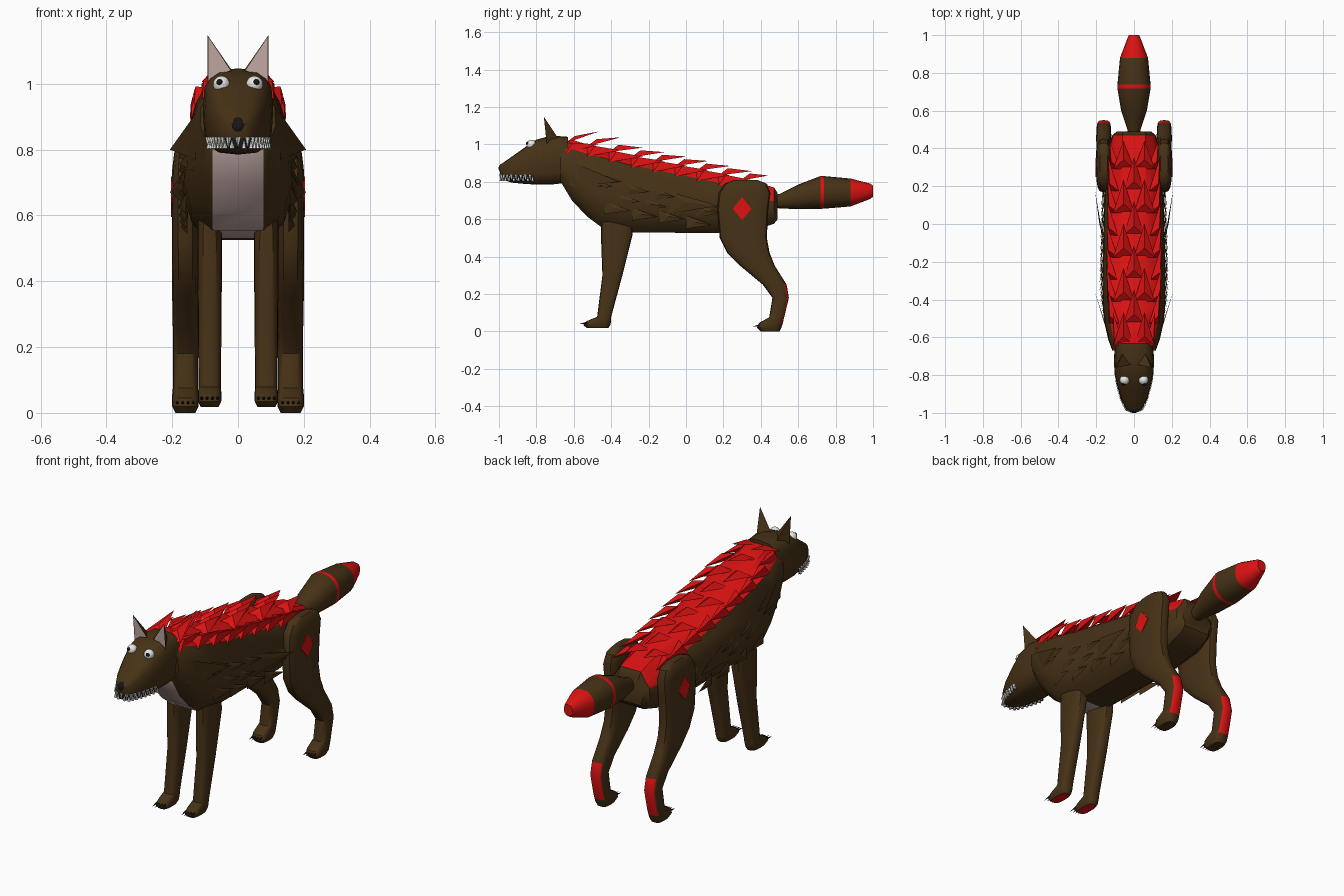
import bpy, bmesh, math, random
from mathutils import Vector

if "Cube" in bpy.data.objects:
    bpy.data.objects.remove(bpy.data.objects["Cube"])

random.seed(4)


def mat(name, rgb):
    m = bpy.data.materials.new(name)
    m.diffuse_color = (*rgb, 1)
    m.use_nodes = True
    m.node_tree.nodes["Principled BSDF"].inputs["Base Color"].default_value = m.diffuse_color
    return m


BROWN = mat("brown fur", (0.062, 0.031, 0.008))
RED = mat("red fur", (0.72, 0.006, 0.006))
PALE = mat("pale pink", (0.58, 0.43, 0.41))
WHITE = mat("white", (0.8, 0.8, 0.78))
BLACK = mat("black", (0.008, 0.008, 0.008))


def finish(name, bm, mats, smooth=35):
    bmesh.ops.recalc_face_normals(bm, faces=bm.faces)
    me = bpy.data.meshes.new(name)
    bm.to_mesh(me)
    bm.free()
    for m in mats:
        me.materials.append(m)
    ob = bpy.data.objects.new(name, me)
    bpy.context.collection.objects.link(ob)
    if smooth:
        bpy.ops.object.select_all(action='DESELECT')
        ob.select_set(True)
        bpy.context.view_layer.objects.active = ob
        bpy.ops.object.shade_smooth_by_angle(angle=math.radians(smooth))
    return ob


def loft(name, rings, mats, rule=None, smooth=35):
    """Skin a list of closed rings and cap both ends."""
    bm = bmesh.new()
    vs = [[bm.verts.new(p) for p in r] for r in rings]
    n = len(rings[0])
    for a, b in zip(vs, vs[1:]):
        for i in range(n):
            j = (i + 1) % n
            bm.faces.new((a[i], a[j], b[j], b[i]))
    bm.faces.new(vs[0])
    bm.faces.new(vs[-1])
    bmesh.ops.recalc_face_normals(bm, faces=bm.faces)
    if rule:
        for f in bm.faces:
            f.material_index = rule(f.calc_center_median(), f.normal)
    return finish(name, bm, mats, smooth)


def oval(rx, ry, power=3.0, n=16):
    pts = []
    for i in range(n):
        c, s = math.cos(math.tau * i / n), math.sin(math.tau * i / n)
        pts.append((math.copysign(abs(c) ** (2 / power), c) * rx,
                    math.copysign(abs(s) ** (2 / power), s) * ry))
    return pts


def ring_y(y, z0, z1, hw, power):
    return [(u, y, (z0 + z1) / 2 + v) for u, v in oval(hw, (z1 - z0) / 2, power)]


def ring_z(x, z, y0, y1, hw):
    return [(x + u, (y0 + y1) / 2 + v, z) for u, v in oval(hw, (y1 - y0) / 2)]


def lerp(table, y, k):
    if y <= table[0][0]:
        return table[0][k]
    for a, b in zip(table, table[1:]):
        if y <= b[0]:
            t = (y - a[0]) / (b[0] - a[0])
            return a[k] + (b[k] - a[k]) * t
    return table[-1][k]


def tuft(bm, a, b, crest, tip):
    v = [bm.verts.new(p) for p in (a, b, crest, tip)]
    for i, j, k in ((0, 1, 2), (0, 2, 3), (1, 3, 2), (0, 3, 1)):
        bm.faces.new((v[i], v[j], v[k]))


def spike(bm, base, tip, r, n=5):
    base, tip = Vector(base), Vector(tip)
    q = (tip - base).to_track_quat('Z', 'Y')
    ring = [bm.verts.new(base + q @ Vector((r * math.cos(math.tau * i / n), r * math.sin(math.tau * i / n), 0)))
            for i in range(n)]
    t = bm.verts.new(tip)
    bm.faces.new(ring)
    for i in range(n):
        bm.faces.new((ring[i], ring[(i + 1) % n], t))


def ball(name, loc, r, m):
    bm = bmesh.new()
    bmesh.ops.create_uvsphere(bm, u_segments=16, v_segments=10, radius=r)
    bmesh.ops.translate(bm, verts=bm.verts, vec=loc)
    return finish(name, bm, [m])


# Body: y, top, bottom, half width
BODY = [(-0.67, 1.01, 0.80, 0.115), (-0.61, 1.025, 0.70, 0.137), (-0.53, 1.0, 0.615, 0.155),
        (-0.45, 0.98, 0.555, 0.165), (-0.32, 0.945, 0.53, 0.168), (0.15, 0.85, 0.525, 0.158),
        (0.36, 0.80, 0.54, 0.14), (0.47, 0.77, 0.575, 0.115), (0.49, 0.74, 0.60, 0.09)]
rings = []
for y, t, b, w in BODY:
    h = t - b
    half = [(0.06, t), (w * 0.8, t - 0.05), (w * 0.97, b + h * 0.62), (w, b + h * 0.35),
            (w * 0.85, b + h * 0.13), (0.078, b)]
    rings.append([(x, y, z) for x, z in half] + [(-x, y, z) for x, z in reversed(half)])


def body_colour(c, n):
    if n.z > 0.45 and -0.66 < c.y < 0.48:
        return 1
    return 2 if c.y < -0.37 and c.y > -0.66 and abs(c.x) < 0.02 and n.z < 0 else 0


loft("body", rings, [BROWN, RED, PALE], body_colour)

# Red mane tufts, in overlapping staggered rows down the back
bm = bmesh.new()
for i in range(9):
    y = -0.645 + i * 0.117
    z, ln = lerp(BODY, y, 1), 0.18 if i < 8 else 0.15
    rise = 0.085 if i < 2 else 0.055
    zt = lerp(BODY, y + ln, 1)
    w = lerp(BODY, y, 3) * 0.8
    for x in ((0,) if i % 2 else (-0.055, 0.055)):
        tuft(bm, (x - 0.055, y, z - 0.01), (x + 0.055, y, z - 0.01),
             (x, y + 0.05, z + 0.028), (x, y + ln, zt + rise))
    for s in (-1, 1):
        tuft(bm, (s * (w - 0.045), y, z - 0.01), (s * (w + 0.01), y, z - 0.065),
             (s * (w + 0.005), y + 0.04, z - 0.008), (s * (w + 0.012), y + ln, zt - 0.01 + rise * 0.3))
finish("mane_tufts", bm, [RED], 0)

# Brown tufts along the flanks
bm = bmesh.new()
for s in (-1, 1):
    for y, z, h, ln, out in ((-0.62, 0.84, 0.07, 0.26, 0.05), (-0.1, 0.69, 0.06, 0.28, 0.05)):
        x = lerp(BODY, y, 3) - 0.005
        tuft(bm, (s * x, y, z + h), (s * x, y, z - h), (s * (x + 0.025), y + 0.1, z),
             (s * 0.207, y + ln, z - 0.04 if y < -0.5 else z - 0.02))
    for row in range(3):
        for i in range(5):
            y = -0.58 + i * 0.145 + row * 0.05
            z = lerp(BODY, y, 2) + (0.11, 0.18, 0.25)[row] * (1 - 0.1 * i) + random.uniform(-0.015, 0.015)
            x = lerp(BODY, y, 3) - 0.008
            xt = lerp(BODY, y + 0.13, 3) + 0.015
            tuft(bm, (s * x, y, z + 0.035), (s * x, y, z - 0.035), (s * (x + 0.014), y + 0.05, z),
                 (s * xt, y + 0.14, z - 0.015))
finish("flank_tufts", bm, [BROWN], 0)

# Head: y, bottom, top, half width
HEAD = [(-0.995, 0.845, 0.885, 0.02), (-0.98, 0.81, 0.90, 0.042), (-0.93, 0.795, 0.935, 0.068),
        (-0.86, 0.788, 0.985, 0.088), (-0.80, 0.785, 1.025, 0.102), (-0.72, 0.785, 1.047, 0.107),
        (-0.63, 0.795, 1.04, 0.10)]
loft("head", [ring_y(*r, 3.2) for r in HEAD], [BROWN])
ball("nose", (0, -0.975, 0.872), 0.027, BLACK)

# Teeth and the dark mouth line along the jaw
teeth, mouth = bmesh.new(), bmesh.new()
path = [(lerp(HEAD, y, 3) * 0.93 + 0.003, y) for y in (-0.82, -0.845, -0.87, -0.895, -0.92, -0.945, -0.965, -0.982)]
path = path + [(0.018, -0.99), (-0.018, -0.99)] + [(-x, y) for x, y in reversed(path)]
for (x0, y0), (x1, y1) in zip(path, path[1:]):
    x, y = (x0 + x1) / 2, (y0 + y1) / 2
    spike(teeth, (x, y, 0.838), (x * 1.02, y, 0.808), 0.0095)
    spike(teeth, (x0, y0, 0.803), (x0 * 1.02, y0, 0.83), 0.008)
    mouth.faces.new([mouth.verts.new(p) for p in ((x0, y0, 0.806), (x1, y1, 0.806), (x1, y1, 0.836), (x0, y0, 0.836))])
finish("teeth", teeth, [WHITE], 0)
finish("mouth_line", mouth, [BLACK], 0)

for s, side in ((-1, "left"), (1, "right")):
    # Eyes
    ball("eye_" + side, (s * 0.05, -0.826, 0.998), 0.026, WHITE)
    ball("pupil_" + side, (s * 0.056, -0.846, 1.005), 0.0095, BLACK)

    # Ears with a pale inset front
    bm = bmesh.new()
    tuft(bm, (s * 0.018, -0.745, 1.04), (s * 0.093, -0.745, 1.005), (s * 0.06, -0.685, 1.035), (s * 0.092, -0.76, 1.147))
    bmesh.ops.recalc_face_normals(bm, faces=bm.faces)
    front = min(bm.faces, key=lambda f: f.normal.y)
    bmesh.ops.inset_individual(bm, faces=[front], thickness=0.006)
    front.material_index = 1
    finish("ear_" + side, bm, [BROWN, PALE], 0)

    # Front leg, with a red pad under the paw
    FRONT = [(0.018, -0.53, -0.415, 0.027), (0.034, -0.55, -0.405, 0.035), (0.055, -0.53, -0.40, 0.036),
             (0.078, -0.475, -0.40, 0.034), (0.3, -0.447, -0.34, 0.036), (0.52, -0.455, -0.285, 0.038),
             (0.62, -0.45, -0.29, 0.036)]
    loft("front_leg_" + side, [ring_z(s * 0.086, *r) for r in FRONT], [BROWN, RED],
         lambda c, n: int(n.z < -0.9 and c.z < 0.03))

    # Hind leg, with a red stripe up the heel
    HIND = [(0.0, 0.40, 0.50, 0.03), (0.02, 0.38, 0.51, 0.04), (0.045, 0.39, 0.518, 0.041),
            (0.075, 0.445, 0.525, 0.038), (0.18, 0.462, 0.55, 0.038), (0.25, 0.41, 0.538, 0.038),
            (0.35, 0.29, 0.475, 0.04), (0.42, 0.22, 0.447, 0.04), (0.5, 0.18, 0.432, 0.041),
            (0.65, 0.167, 0.44, 0.041), (0.74, 0.175, 0.452, 0.04), (0.79, 0.21, 0.43, 0.034),
            (0.81, 0.26, 0.38, 0.02)]
    loft("hind_leg_" + side, [ring_z(s * 0.16, *r) for r in HIND], [BROWN, RED],
         lambda c, n: int(n.y > 0.72 and 0.05 < c.z < 0.25))

    # Red diamond on the thigh
    diamond = [(0.25, 0.655), (0.30, 0.595), (0.35, 0.655), (0.30, 0.718)]
    loft("thigh_diamond_" + side, [[(s * x, y, z) for y, z in diamond] for x in (0.195, 0.2035)], [RED], smooth=0)

    # Claws
    bm = bmesh.new()
    for k in (-1.5, -0.5, 0.5, 1.5):
        for x, y, z in ((0.086, -0.535, 0.045), (0.16, 0.392, 0.032)):
            px = s * x + k * 0.016
            spike(bm, (px, y + abs(k) * 0.005, z), (px, y - 0.038, z - 0.006), 0.006)
    finish("claws_" + side, bm, [BLACK], 0)

# Tail with a red band and tip
TAIL = [(0.44, 0.66, 0.72, 0.025), (0.50, 0.658, 0.735, 0.035), (0.60, 0.653, 0.785, 0.068),
        (0.718, 0.655, 0.83, 0.088), (0.738, 0.656, 0.83, 0.088), (0.88, 0.668, 0.817, 0.074),
        (0.985, 0.708, 0.79, 0.034), (1.0, 0.72, 0.78, 0.026)]
loft("tail", [ring_y(*r, 2.2) for r in TAIL], [BROWN, RED],
     lambda c, n: int(c.y > 0.88 or 0.72 < c.y < 0.736))
